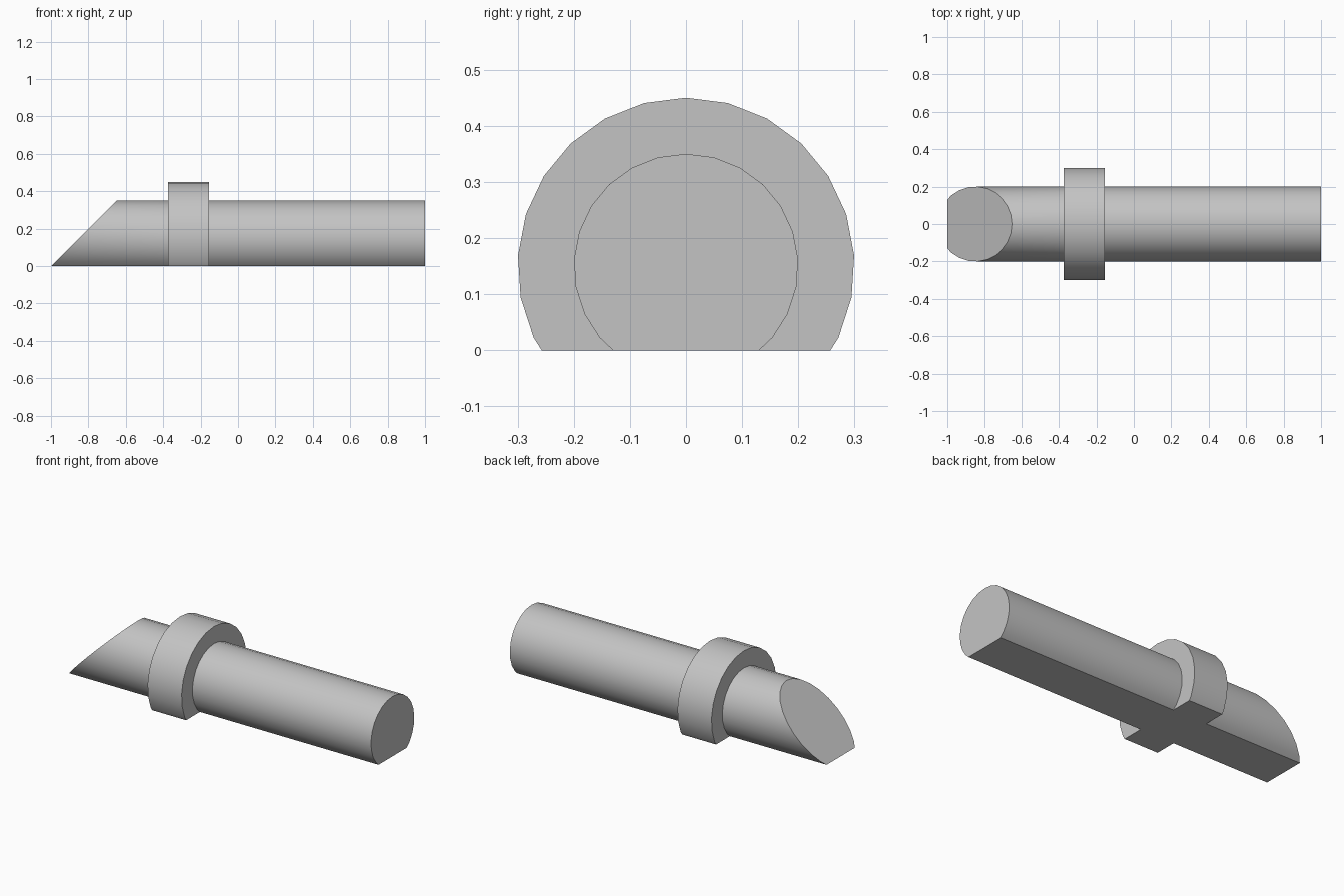
import bpy
import bmesh
import math
from mathutils import Vector

SIDES = 25
AXIS_HEIGHT = 0.15

cube = bpy.data.objects.get("Cube")
if cube:
    bpy.data.objects.remove(cube, do_unlink=True)

grey = bpy.data.materials.new("light grey")
grey.use_nodes = True
colour = (0.55, 0.55, 0.55, 1)
grey.diffuse_color = colour
grey.node_tree.nodes["Principled BSDF"].inputs["Base Color"].default_value = colour


def slice_off(bm, point, normal):
    """Remove everything on the normal's side of a plane and cap the cut."""
    cut = bmesh.ops.bisect_plane(
        bm, geom=bm.verts[:] + bm.edges[:] + bm.faces[:],
        plane_co=point, plane_no=normal, clear_outer=True)
    edges = [e for e in cut["geom_cut"] if isinstance(e, bmesh.types.BMEdge)]
    bmesh.ops.holes_fill(bm, edges=edges, sides=0)


def flat_bottomed_rod(name, radius, x_start, x_end, slanted=False):
    """Round rod along x, resting on a flat, with an optional 45 degree tip."""
    bm = bmesh.new()
    rim = []
    for i in range(SIDES):
        a = math.tau * i / SIDES
        rim.append(bm.verts.new((x_start, radius * math.sin(a),
                                 AXIS_HEIGHT + radius * math.cos(a))))
    start = bm.faces.new(rim)
    moved = bmesh.ops.extrude_face_region(bm, geom=[start], use_keep_orig=True)
    ends = [v for v in moved["geom"] if isinstance(v, bmesh.types.BMVert)]
    bmesh.ops.translate(bm, verts=ends, vec=(x_end - x_start, 0, 0))
    bmesh.ops.recalc_face_normals(bm, faces=bm.faces)
    slice_off(bm, Vector((0, 0, 0)), Vector((0, 0, -1)))
    if slanted:
        slice_off(bm, Vector((-1, 0, 0)), Vector((-1, 0, 1)))
    bmesh.ops.recalc_face_normals(bm, faces=bm.faces)

    mesh = bpy.data.meshes.new(name)
    bm.to_mesh(mesh)
    bm.free()
    mesh.materials.append(grey)
    obj = bpy.data.objects.new(name, mesh)
    bpy.context.collection.objects.link(obj)
    bpy.ops.object.select_all(action="DESELECT")
    obj.select_set(True)
    bpy.context.view_layer.objects.active = obj
    bpy.ops.object.shade_smooth_by_angle(angle=math.radians(25))
    return obj


# Slanted tip, wide collar and long shaft, end to end
COLLAR_START, COLLAR_END = -0.375, -0.155
flat_bottomed_rod("slanted_tip", 0.2, -1.1, COLLAR_START, slanted=True)
flat_bottomed_rod("collar", 0.3, COLLAR_START, COLLAR_END)
flat_bottomed_rod("shaft", 0.2, COLLAR_END, 1)
